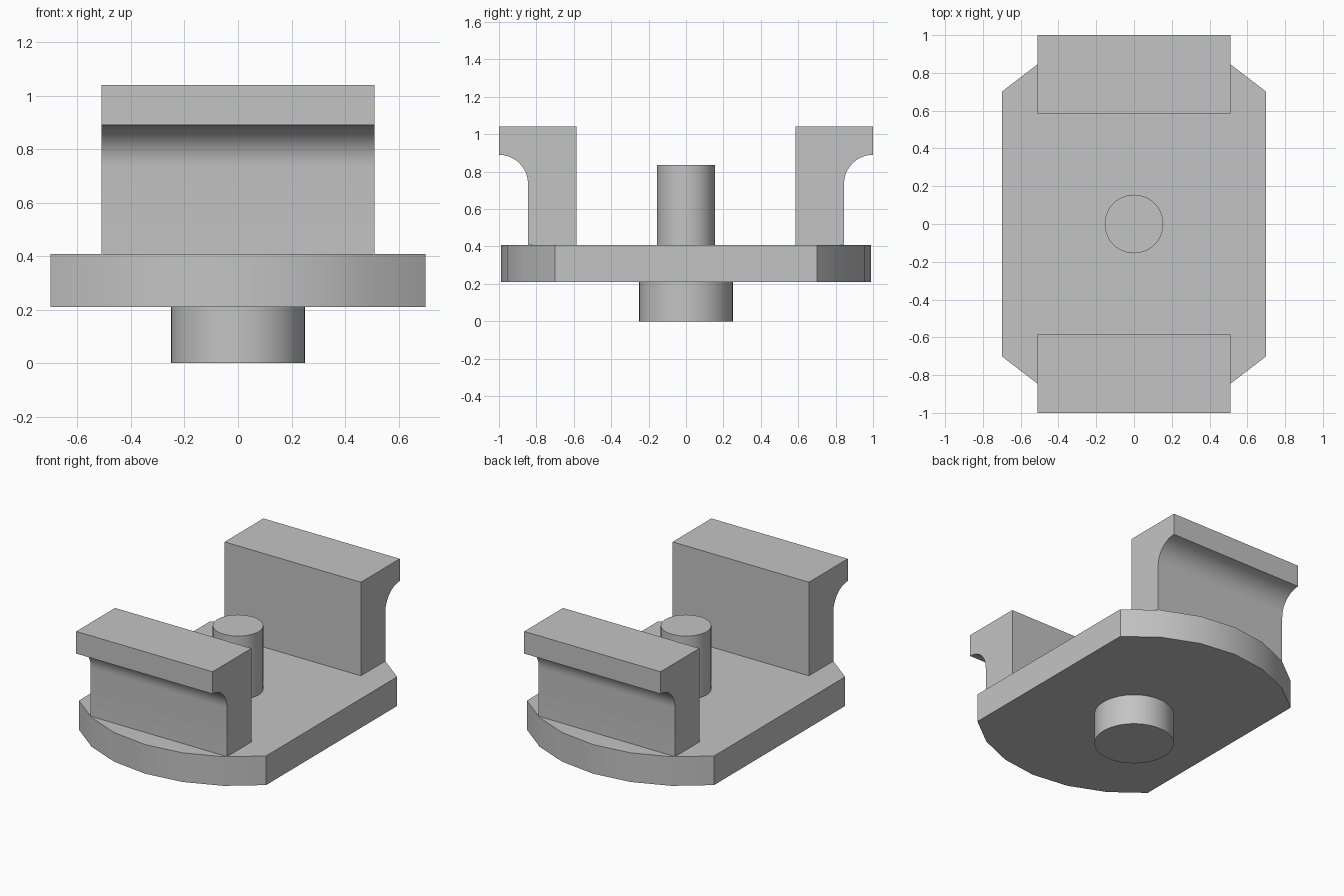
import bpy
from math import sin, cos, radians
from mathutils import Vector

if "Cube" in bpy.data.objects:
    bpy.data.objects.remove(bpy.data.objects["Cube"], do_unlink=True)

grey = bpy.data.materials.new("plain grey")
grey.use_nodes = True
colour = (0.55, 0.55, 0.55, 1)
grey.diffuse_color = colour
grey.node_tree.nodes["Principled BSDF"].inputs["Base Color"].default_value = colour


def arc(centre, radius, start, end, steps):
    """Points along a circular arc, angles in degrees."""
    angles = [radians(start + (end - start) * i / steps) for i in range(steps + 1)]
    return [(centre[0] + radius * cos(a), centre[1] + radius * sin(a)) for a in angles]


def extrude(name, outline, place, low, high):
    """Solid from a 2D outline; place(u, v, w) maps it into space."""
    n = len(outline)
    verts = [place(u, v, w) for w in (low, high) for u, v in outline]
    faces = [list(range(n))[::-1], list(range(n, 2 * n))]
    faces += [[i, (i + 1) % n, n + (i + 1) % n, n + i] for i in range(n)]
    mesh = bpy.data.meshes.new(name)
    mesh.from_pydata(verts, [], faces)
    obj = bpy.data.objects.new(name, mesh)
    bpy.context.collection.objects.link(obj)
    finish(obj)
    return obj


def finish(obj):
    obj.data.materials.append(grey)
    bpy.ops.object.select_all(action="DESELECT")
    obj.select_set(True)
    bpy.context.view_layer.objects.active = obj
    bpy.ops.object.mode_set(mode="EDIT")
    bpy.ops.mesh.select_all(action="SELECT")
    bpy.ops.mesh.normals_make_consistent(inside=False)
    bpy.ops.object.mode_set(mode="OBJECT")
    bpy.ops.object.shade_smooth_by_angle(angle=radians(30))


def cylinder(name, radius, low, high):
    bpy.ops.mesh.primitive_cylinder_add(vertices=48, radius=radius, depth=high - low,
                                        location=(0, 0, (low + high) / 2))
    obj = bpy.context.object
    obj.name = name
    finish(obj)


# Base plate: a faceted disc with its two sides cut straight
plate = arc((0, 0), 0.99, 45, 135, 6) + arc((0, 0), 0.99, 225, 315, 6)
extrude("base_plate", plate, lambda u, v, w: (u, v, w), 0.21, 0.407)

# Foot below and pin above the plate
cylinder("foot", 0.25, 0, 0.21)
cylinder("centre_pin", 0.155, 0.407, 0.835)

# Jaws with an overhanging lip and a hollow rounded underside
jaw = [(0.585, 0.407), (0.845, 0.407)]
jaw += arc((1.0, 0.735), 0.155, 180, 90, 12)
jaw += [(1.0, 1.04), (0.585, 1.04)]
for name, side in (("front_jaw", -1), ("back_jaw", 1)):
    extrude(name, jaw, lambda u, v, w: (w, side * u, v), -0.51, 0.51)
